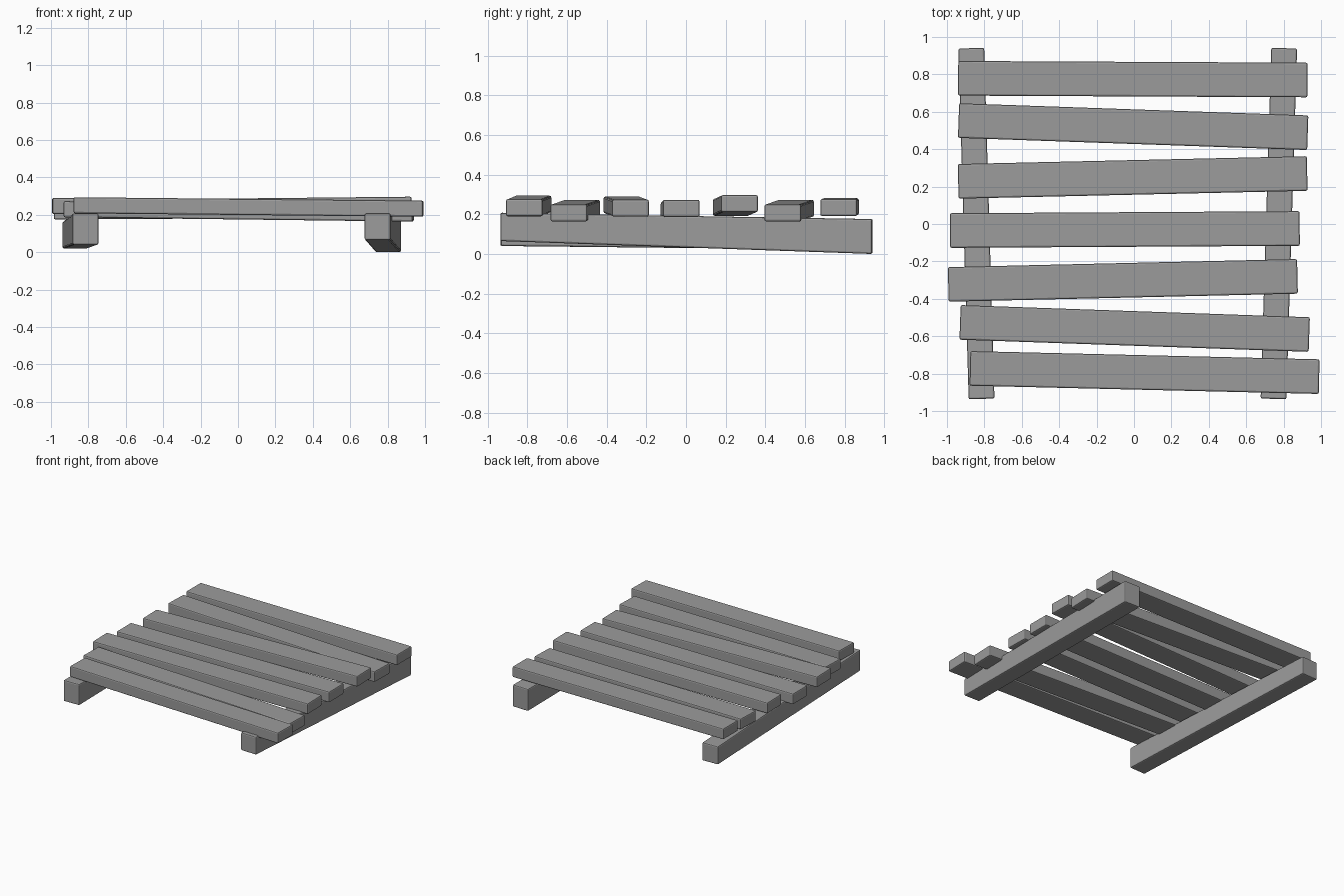
import bpy
from mathutils import Vector

if "Cube" in bpy.data.objects:
    bpy.data.objects.remove(bpy.data.objects["Cube"])

wood = bpy.data.materials.new("grey wood")
wood.diffuse_color = (0.33, 0.33, 0.33, 1)
wood.use_nodes = True
wood.node_tree.nodes["Principled BSDF"].inputs["Base Color"].default_value = wood.diffuse_color


def beam(name, start, end, width, h0, h1):
    """Bevelled board between two end centres, with a height at each end."""
    a, b = Vector(start), Vector(end)
    d = b - a
    side = Vector((-d.y, d.x, 0)).normalized() * width / 2
    verts = []
    for p, h in ((a, h0), (b, h1)):
        up = Vector((0, 0, h / 2))
        verts += [p - side - up, p + side - up, p + side + up, p - side + up]
    faces = [(0, 1, 2, 3), (7, 6, 5, 4), (0, 4, 5, 1),
             (1, 5, 6, 2), (2, 6, 7, 3), (3, 7, 4, 0)]
    faces = [f[::-1] for f in faces]
    mesh = bpy.data.meshes.new(name)
    mesh.from_pydata(verts, [], faces)
    mesh.update()
    mesh.materials.append(wood)
    ob = bpy.data.objects.new(name, mesh)
    bpy.context.collection.objects.link(ob)
    bev = ob.modifiers.new("worn edges", 'BEVEL')
    bev.width = 0.009
    bev.segments = 2
    bev.limit_method = 'NONE'
    return ob


# Two crooked runners, each taller at one end
beam("left_runner", (-0.815, -0.935, 0.124), (-0.870, 0.940, 0.092), 0.138, 0.168, 0.144)
beam("right_runner", (0.746, -0.935, 0.136), (0.803, 0.940, 0.088), 0.138, 0.142, 0.176)

# Slats, front to back: left x, left y, left z, right x, right y, right z
slats = [
    (-0.877, -0.772, 0.251, 0.990, -0.816, 0.233),
    (-0.930, -0.526, 0.230, 0.937, -0.591, 0.207),
    (-0.993, -0.323, 0.247, 0.874, -0.280, 0.231),
    (-0.984, -0.035, 0.218, 0.886, -0.024, 0.230),
    (-0.940, 0.228, 0.235, 0.926, 0.270, 0.254),
    (-0.938, 0.553, 0.230, 0.929, 0.488, 0.207),
    (-0.940, 0.779, 0.238, 0.928, 0.770, 0.234),
]
for i, s in enumerate(slats):
    beam(f"slat_{i + 1}", s[:3], s[3:], 0.185, 0.086, 0.086)
